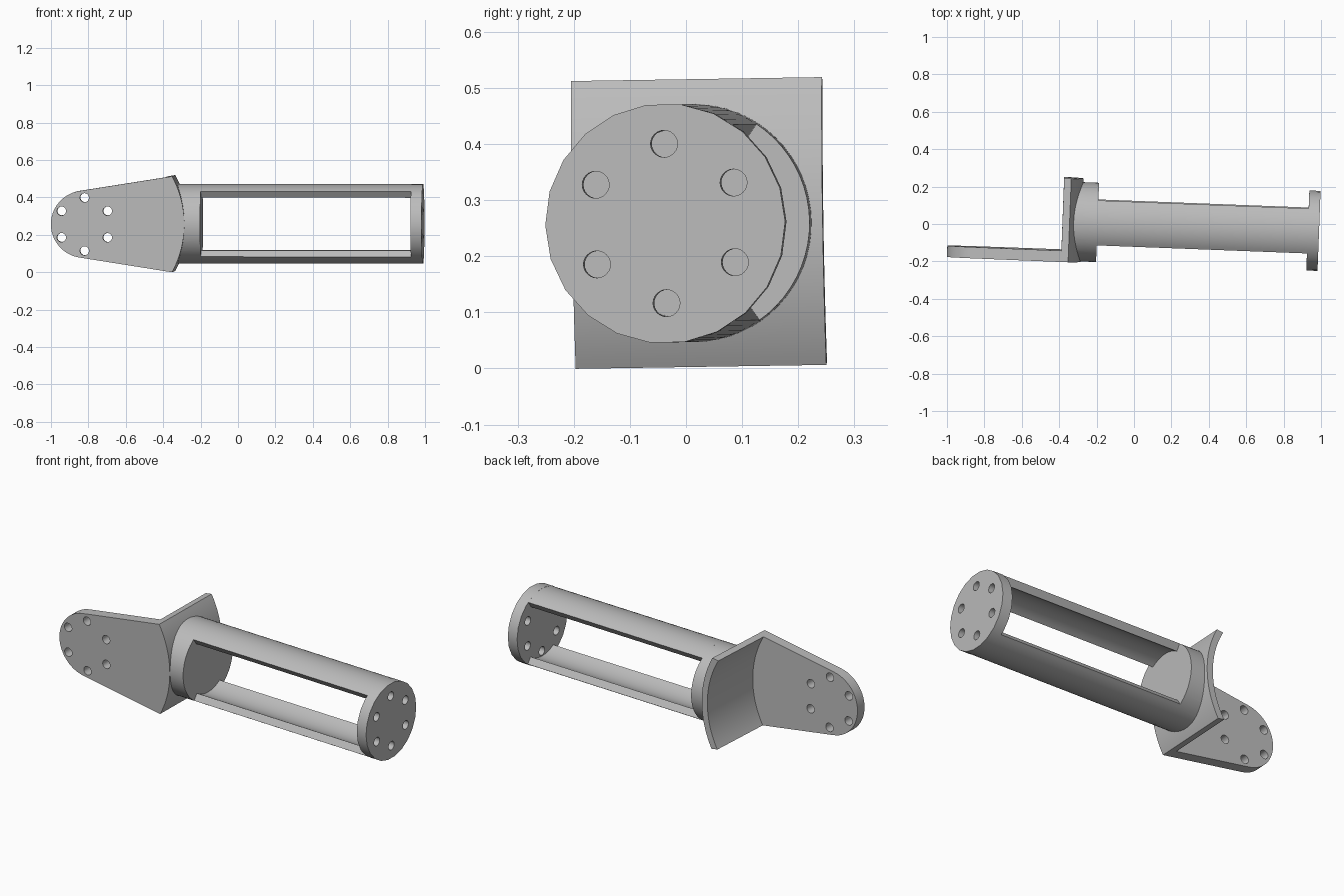
import bpy
import bmesh
from math import sin, cos, asin, radians, degrees
from mathutils import Matrix

cube = bpy.data.objects.get("Cube")
if cube:
    bpy.data.objects.remove(cube, do_unlink=True)

grey = bpy.data.materials.new("light_grey")
grey.use_nodes = True
COLOUR = (0.5, 0.5, 0.5, 1)
grey.diffuse_color = COLOUR
grey.node_tree.nodes["Principled BSDF"].inputs["Base Color"].default_value = COLOUR

# Shared dimensions, along the tube's own axis
TUBE_R, TUBE_INNER = 0.212, 0.171
SLOT_START, SLOT_END, TUBE_END = -0.195, 0.93, 0.99
FAN_X, FAN_TIP, FAN_OUTER, FAN_INNER = -0.813, 0.18, 0.534, 0.498
TAPER = 9
FRONT, PLATE_BACK, BACK = -0.215, -0.155, 0.232
BOLT_RING, BOLT_R = 0.142, 0.024


def arc(radius, start, end, steps, centre=(0, 0)):
    angles = [radians(start + (end - start) * i / steps) for i in range(steps + 1)]
    return [(centre[0] + radius * cos(a), centre[1] + radius * sin(a)) for a in angles]


def circle(radius, sides, centre=(0, 0)):
    return arc(radius, 0, 360, sides, centre)[:-1]


def prism(name, profiles, axis, low, high):
    """Extrude closed outlines along the x or y axis."""
    bm = bmesh.new()
    for profile in profiles:
        rings = []
        for t in (low, high):
            rings.append([bm.verts.new((t, u, v) if axis == "X" else (u, t, v))
                          for u, v in profile])
        a, b = rings
        bm.faces.new(a)
        bm.faces.new(b[::-1])
        for i in range(len(a)):
            j = (i + 1) % len(a)
            bm.faces.new((a[i], b[i], b[j], a[j]))
    bmesh.ops.recalc_face_normals(bm, faces=bm.faces)
    mesh = bpy.data.meshes.new(name)
    bm.to_mesh(mesh)
    bm.free()
    mesh.materials.append(grey)
    obj = bpy.data.objects.new(name, mesh)
    bpy.context.collection.objects.link(obj)
    return obj


def cut(obj, cutter):
    cutter.hide_render = True
    mod = obj.modifiers.new("cut", "BOOLEAN")
    mod.operation = "DIFFERENCE"
    mod.solver = "EXACT"
    mod.object = cutter
    bpy.context.view_layer.objects.active = obj
    bpy.ops.object.modifier_apply(modifier=mod.name)
    bpy.data.objects.remove(cutter, do_unlink=True)


def bolt_circle(axis, centre, low, high):
    spots = [arc(BOLT_RING, a, a, 1, centre)[0] for a in range(30, 390, 60)]
    return prism("bolt_cutter", [circle(BOLT_R, 24, s) for s in spots], axis, low, high)


def fan_edge(radius):
    """Angle at which the tapered side meets a given radius."""
    return TAPER + degrees(asin(FAN_TIP / radius))


parts = []
fan_centre = (FAN_X, 0)
outer, inner = fan_edge(FAN_OUTER), fan_edge(FAN_INNER)

# Flat mounting plate with a rounded tip
plate = prism("mounting_plate",
              [arc(FAN_TIP, 90 + TAPER, 270 - TAPER, 28, fan_centre)
               + arc(FAN_OUTER, -outer, outer, 32, fan_centre)], "Y", FRONT, PLATE_BACK)
cut(plate, bolt_circle("Y", fan_centre, FRONT - 0.1, PLATE_BACK + 0.1))
parts.append(plate)

# Curved wall standing behind the plate
parts.append(prism("curved_wall",
                   [arc(FAN_OUTER, -outer, outer, 32, fan_centre)
                    + arc(FAN_INNER, inner, -inner, 32, fan_centre)],
                   "Y", PLATE_BACK, BACK))

# Solid hub, trimmed to follow the curved wall
hub = prism("hub", [circle(TUBE_R, 64)], "X", -0.42, SLOT_START)
cut(hub, prism("wall_cutter", [circle(FAN_INNER + 0.01, 128, fan_centre)], "Y", -0.5, 0.5))
parts.append(hub)

# Two rails left between the open slots
for name, middle in (("top_rail", 90), ("bottom_rail", 270)):
    a, b = middle - 34.5, middle + 34.5
    parts.append(prism(name, [arc(TUBE_R, a, b, 14) + arc(TUBE_INNER, b, a, 14)],
                       "X", SLOT_START, SLOT_END))

# End cap with its ring of bolt holes
cap = prism("end_cap", [circle(TUBE_R + 0.002, 22)], "X", SLOT_END, TUBE_END)
cut(cap, bolt_circle("X", (0, 0), SLOT_END - 0.1, TUBE_END + 0.1))
parts.append(cap)

# Slight turn and roll of the whole link, then shading
pose = (Matrix.Translation((0, 0.001, 0.259)) @ Matrix.Rotation(radians(0.9), 4, "X")
        @ Matrix.Rotation(radians(-2.2), 4, "Z"))
bpy.ops.object.select_all(action="DESELECT")
for part in parts:
    part.data.transform(pose)
    part.select_set(True)
bpy.context.view_layer.objects.active = parts[0]
bpy.ops.object.shade_smooth_by_angle(angle=radians(30))
